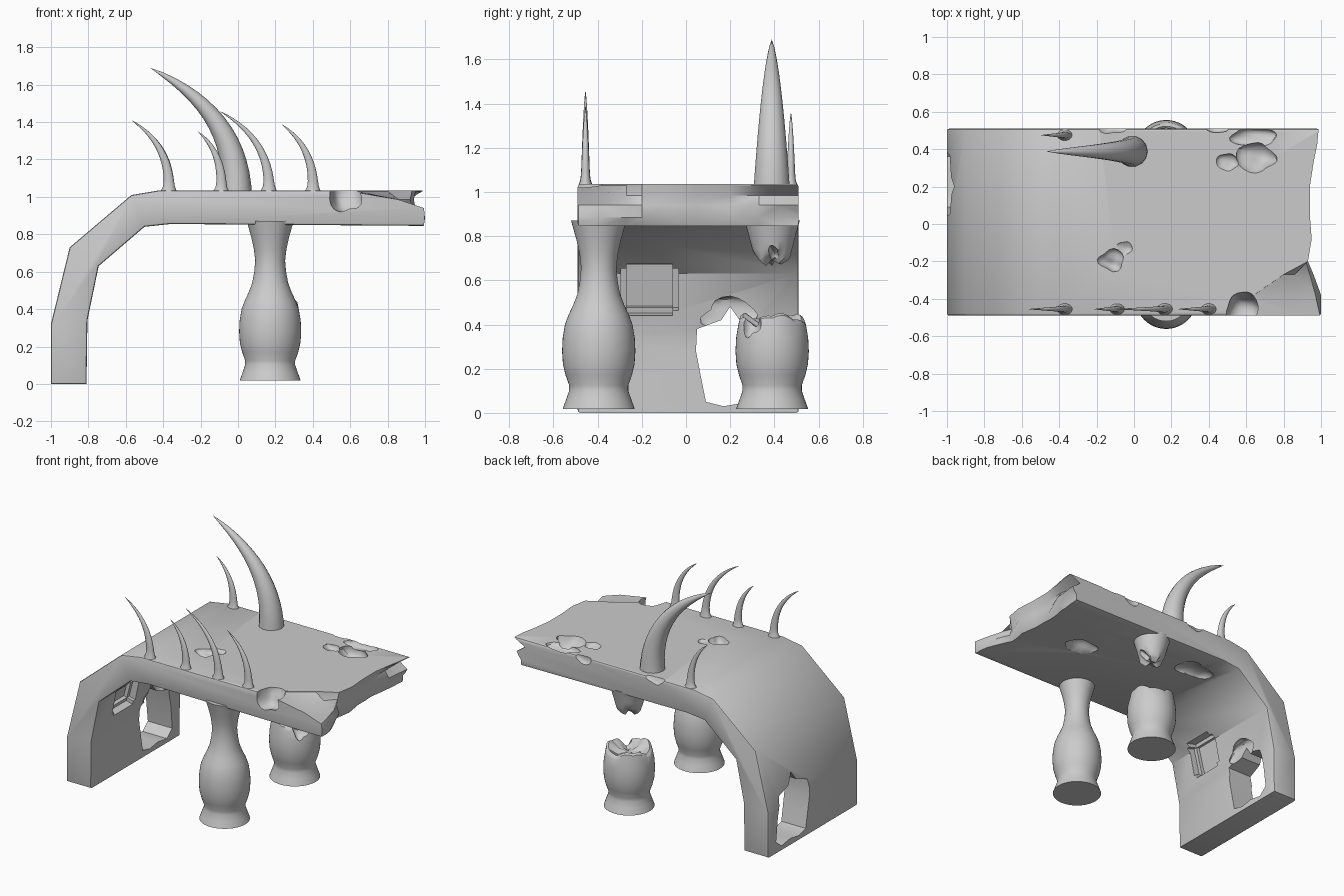
import bpy, bmesh, math, random
from mathutils import Vector, Matrix

if "Cube" in bpy.data.objects:
    bpy.data.objects.remove(bpy.data.objects["Cube"])

random.seed(4)


def make(name, bm, angle=35):
    bmesh.ops.recalc_face_normals(bm, faces=bm.faces)
    me = bpy.data.meshes.new(name)
    bm.to_mesh(me)
    bm.free()
    ob = bpy.data.objects.new(name, me)
    bpy.context.collection.objects.link(ob)
    smooth(ob, angle)
    return ob


def activate(ob):
    bpy.ops.object.select_all(action='DESELECT')
    ob.select_set(True)
    bpy.context.view_layer.objects.active = ob


def smooth(ob, angle):
    activate(ob)
    bpy.ops.object.shade_smooth_by_angle(angle=math.radians(angle))


def prism(pts, to3d, depth):
    bm = bmesh.new()
    f = bm.faces.new([bm.verts.new(to3d(*p)) for p in pts])
    r = bmesh.ops.extrude_face_region(bm, geom=[f])
    bmesh.ops.translate(bm, vec=depth, verts=[v for v in r['geom'] if isinstance(v, bmesh.types.BMVert)])
    return bm


def carve(target, bm):
    cutter = make('cutter', bm)
    cutter.hide_render = True
    activate(target)
    m = target.modifiers.new('carve', 'BOOLEAN')
    m.operation, m.solver, m.object = 'DIFFERENCE', 'EXACT', cutter
    bpy.ops.object.modifier_apply(modifier=m.name)
    bpy.data.objects.remove(cutter, do_unlink=True)


def blob(loc, size, rough=0.18):
    bm = bmesh.new()
    bmesh.ops.create_icosphere(bm, subdivisions=3, radius=1)
    ph = [random.uniform(0, 6) for _ in range(3)]
    for v in bm.verts:
        n = sum(math.sin(4 * v.co[i] + ph[i] + 2 * v.co[i - 1]) for i in range(3)) / 2
        v.co *= 1 + rough * n
        v.co = Vector(loc) + Vector([a * b for a, b in zip(v.co, size)])
    return bm


# bent slab: top deck curving down into a side wall
profile = [(-1, 0), (-1, .32), (-.9, .73), (-.57, 1.01), (-.42, 1.035), (1, 1.035), (1, .845),
           (-.36, .855), (-.5, .84), (-.745, .63), (-.805, .34), (-.81, 0)]
bm = prism(profile, lambda x, z: (x, -.49, z), (0, 1, 0))
sharp = [e for e in bm.edges if abs(e.verts[0].co.y - e.verts[1].co.y) < .01]
bmesh.ops.bevel(bm, geom=sharp, offset=.012, segments=2, profile=.5, affect='EDGES')
slab = make('deck_and_side_wall', bm)

# jagged broken right end: rows of x over y, one row per height
ys = (-.6, -.49, -.38, -.27, -.2, -.08, .05, .2, .33, .43, .6)
rows = {.8: (.985, .985, .97, .92, .88, .91, .89, .88, .91, .93, .93),
        .885: (1.01, 1.0, 1.0, .96, .93, .94, .92, .92, .93, .93, .94),
        .94: (.995, .995, .97, .94, .91, .95, .93, .9, .95, .96, .98),
        .985: (.86, .86, .84, .86, .92, .94, .92, .91, .92, .9, .91),
        1.03: (.6, .6, .64, .8, .93, .95, .94, .94, .96, .98, .995),
        1.2: (.58, .58, .62, .78, .93, .95, .94, .94, .96, .98, .995)}
bm = bmesh.new()
grid = [[bm.verts.new((x, y, z)) for x, y in zip(xs, ys)] for z, xs in rows.items()]
for a, b in zip(grid, grid[1:]):
    for i in range(len(ys) - 1):
        bm.faces.new((a[i], a[i + 1], b[i + 1], b[i]))
r = bmesh.ops.extrude_face_region(bm, geom=bm.faces[:])
for v in r['geom']:
    if isinstance(v, bmesh.types.BMVert):
        v.co.x = 1.4
carve(slab, bm)

# broken opening through the side wall
hole = [(.05, .38), (.045, .28), (.07, .15), (.09, .05), (.17, .03), (.26, .045), (.36, .03),
        (.42, .08), (.4, .25), (.37, .38), (.25, .41), (.2, .48), (.16, .42)]
carve(slab, prism(hole, lambda y, z: (-1.2, y, z), (.6, 0, 0)))

# shallow niche on the inside of the wall
bm = bmesh.new()
bmesh.ops.create_cube(bm, size=1, matrix=Matrix.Translation((-.73, -.165, .555)) @
                      Matrix.Rotation(.25, 4, 'Y') @ Matrix.Diagonal((.2, .26, .25, 1)))
bmesh.ops.bevel(bm, geom=bm.edges[:], offset=.025, segments=2, affect='EDGES')
carve(slab, bm)

# chips and craters
for loc, size in [((.65, .36, 1.04), (.11, .08, .09)), ((.5, .33, 1.05), (.06, .05, .05)),
                  ((.64, .47, 1.05), (.12, .05, .05)), ((-.12, -.2, 1.05), (.07, .06, .06)),
                  ((-.05, -.13, 1.05), (.05, .04, .03)), ((.58, -.47, 1.02), (.085, .1, .1)),
                  ((-.12, .52, 1.04), (.07, .04, .05)), ((.45, .52, 1.04), (.07, .03, .05)),
                  ((.5, .04, .83), (.13, .09, .06)), ((-.29, .29, .83), (.13, .1, .06)),
                  ((-.79, .2, .45), (.04, .13, .08))]:
    carve(slab, blob(loc, size))
smooth(slab, 35)


def lathe(name, y, prof, jag_end=None, seg=48):
    # turned column; jag_end is the ring index (0 or -1) left broken
    bm = bmesh.new()
    rings = []
    full = [(r, z, False) for r, z in prof]
    if jag_end == -1:
        r, z = prof[-1]
        full += [(r * .9, z + .01, True), (r * .5, z - .03, True), (r * .1, z - .02, False)]
    if jag_end == 0:
        r, z = prof[0]
        full = [(r * .1, z - .02, False), (r * .5, z - .03, True), (r * .9, z - .01, True)] + full
    edge = prof[jag_end][1] if jag_end is not None else None
    for r, z, j in full:
        ring = []
        for i in range(seg):
            a = 2 * math.pi * i / seg
            wob = .016 * math.sin(3 * a + 1) + .012 * abs(math.sin(4 * a))
            dz = wob if (j or z == edge) else 0
            ring.append(bm.verts.new((.172 + r * math.cos(a), y + r * math.sin(a), z + dz)))
        rings.append(ring)
    for a, b in zip(rings, rings[1:]):
        for i in range(seg):
            k = (i + 1) % seg
            bm.faces.new((a[i], a[k], b[k], b[i]))
    bm.faces.new(rings[0])
    bm.faces.new(rings[-1])
    return make(name, bm, 40)


# vase-shaped columns: one whole, one snapped in two
foot = [(.163, .018), (.148, .06), (.134, .1), (.134, .125), (.15, .17), (.162, .22), (.166, .28), (.163, .34)]
neck = [(.153, .4), (.136, .445), (.115, .49), (.096, .54), (.085, .6), (.08, .66), (.087, .72), (.1, .78), (.125, .87)]
lathe('whole_column', -.395, foot + neck)
broken = lathe('broken_column_base', .39, foot + [(.153, .4), (.147, .415)], -1)
carve(broken, blob((.3, .29, .42), (.06, .05, .08)))
smooth(broken, 40)
stub = lathe('broken_column_top', .39, [(.08, .71), (.09, .74), (.1, .78), (.125, .87)], 0)
carve(stub, blob((.26, .4, .69), (.05, .035, .06)))
smooth(stub, 40)


def spike(name, y, base, ctrl, tip, rx, ry, n=14, seg=14):
    # curved horn swept along a quadratic path in the xz plane
    b, c, t = (Vector((p[0], y, p[1])) for p in (base, ctrl, tip))
    bm = bmesh.new()
    prev = None
    for k in range(n):
        s = k / n
        p = b * (1 - s) ** 2 + c * 2 * s * (1 - s) + t * s * s
        d = ((c - b) * (1 - s) + (t - c) * s).normalized()
        side = Vector((d.z, 0, -d.x))
        w = (1 - s) ** .75 * (1 + .6 * math.exp(-s * 25) * (rx < .05))
        ring = [bm.verts.new(p + side * rx * w * math.cos(2 * math.pi * i / seg)
                             + Vector((0, ry * w * math.sin(2 * math.pi * i / seg), 0))) for i in range(seg)]
        if prev:
            for i in range(seg):
                j = (i + 1) % seg
                bm.faces.new((prev[i], prev[j], ring[j], ring[i]))
        else:
            bm.faces.new(ring)
        prev = ring
    end = bm.verts.new(t)
    for i in range(seg):
        bm.faces.new((prev[i], prev[(i + 1) % seg], end))
    make(name, bm, 50)


# horns along the deck edges
spike('large_horn', .388, (-.01, 1.0), (.01, 1.45), (-.47, 1.69), .085, .085)
for i, (x, y, tx, tz) in enumerate([(-.37, -.455, -.57, 1.41), (-.09, -.455, -.215, 1.35), (.165, -.455, -.1, 1.46),
                                    (.4, -.455, .23, 1.39), (-.37, .475, -.5, 1.36)]):
    spike(f'small_horn_{i + 1}', y, (x, 1.02), (x + .015, 1.02 + (tz - 1.02) * .65), (tx, tz), .03, .022)
